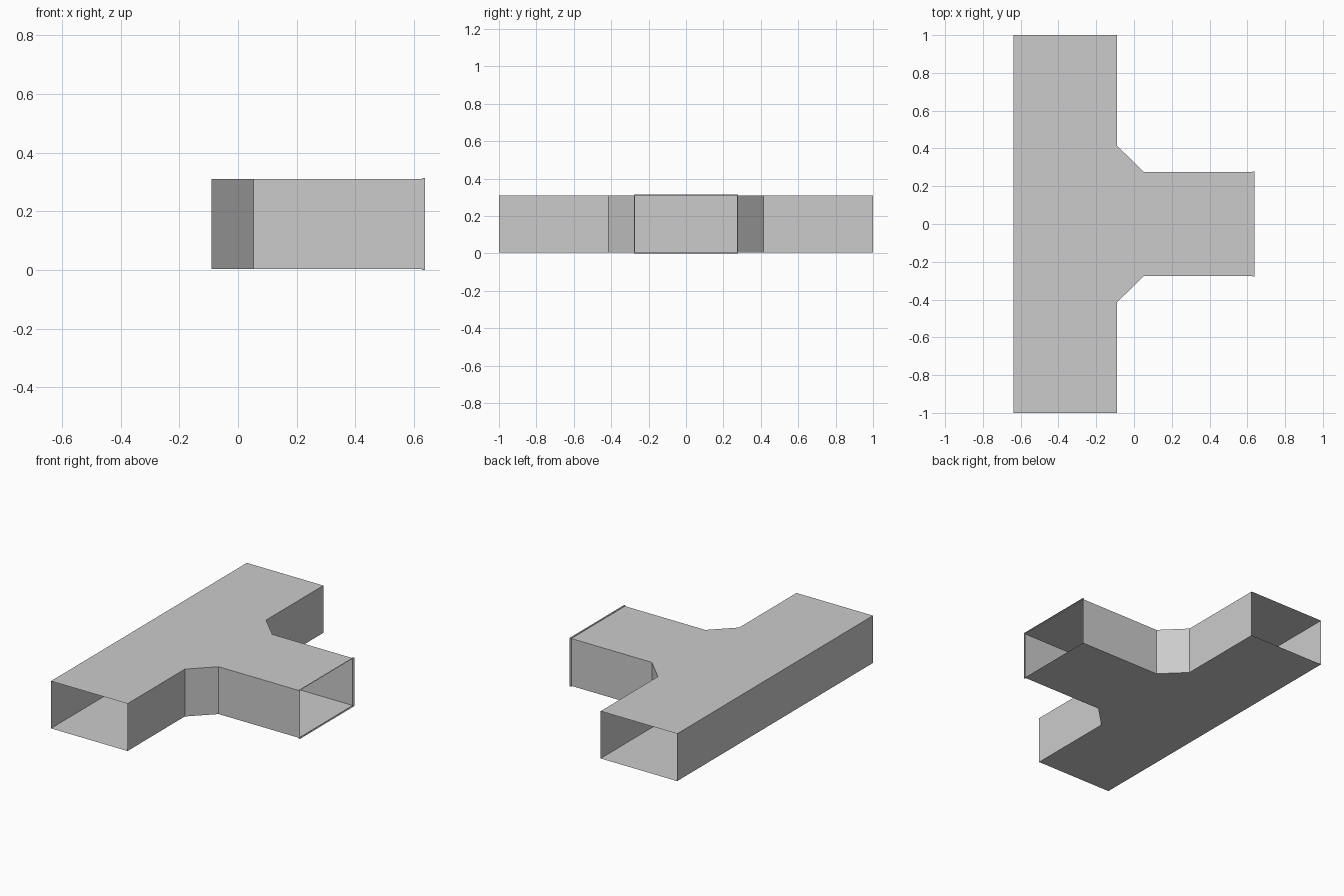
import bpy, bmesh

if "Cube" in bpy.data.objects:
    bpy.data.objects.remove(bpy.data.objects["Cube"])

Z0, Z1 = 0.004, 0.310      # duct floor and ceiling
HALF = 0.274               # half width of the branch
END = 0.628                # where the branch meets its rim


def make_object(name, bm):
    bmesh.ops.remove_doubles(bm, verts=bm.verts, dist=1e-5)
    bmesh.ops.recalc_face_normals(bm, faces=bm.faces)
    mesh = bpy.data.meshes.new(name)
    bm.to_mesh(mesh)
    bm.free()
    obj = bpy.data.objects.new(name, mesh)
    bpy.context.collection.objects.link(obj)
    return obj


# Tee duct: thin sheet-metal shell, open at its three ends
half = [(-0.09, 1.0), (-0.09, 0.415), (0.053, HALF), (END, HALF)]
outline = [(-0.637, -1.0)] + [(x, -y) for x, y in half] + half[::-1] + [(-0.637, 1.0)]
open_sides = {0, 4, 8}     # outline edges left without a wall

bm = bmesh.new()
low = [bm.verts.new((x, y, Z0)) for x, y in outline]
high = [bm.verts.new((x, y, Z1)) for x, y in outline]
bm.faces.new(low[::-1])
bm.faces.new(high)
n = len(outline)
for i in range(n):
    if i not in open_sides:
        j = (i + 1) % n
        bm.faces.new((low[i], low[j], high[j], high[i]))
make_object("tee_duct", bm)


# Branch rim: a narrow collar stepping out around the branch opening
def ring(bm, x, grow):
    y, a, b = HALF + grow, Z0 - grow, Z1 + grow
    return [bm.verts.new((x, *p)) for p in ((-y, a), (y, a), (y, b), (-y, b))]


bm = bmesh.new()
rings = [ring(bm, END, 0), ring(bm, END, 0.004), ring(bm, 0.637, 0.004)]
for r, s in zip(rings, rings[1:]):
    for i in range(4):
        j = (i + 1) % 4
        bm.faces.new((r[i], r[j], s[j], s[i]))
make_object("branch_rim", bm)
